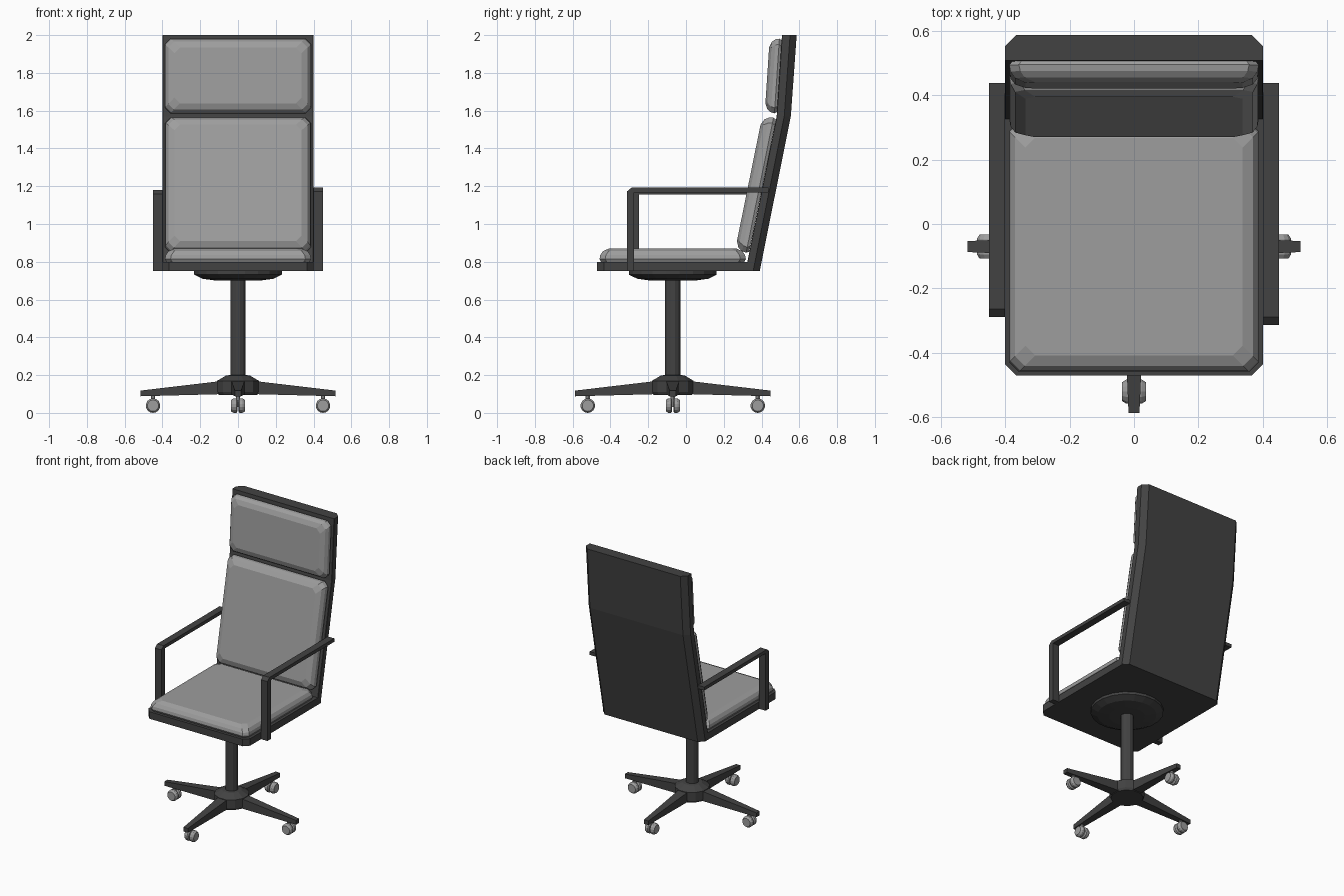
import bpy, bmesh, math
from mathutils import Matrix, Vector

if "Cube" in bpy.data.objects:
    bpy.data.objects.remove(bpy.data.objects["Cube"])


def material(name, v):
    m = bpy.data.materials.new(name)
    m.diffuse_color = (v, v, v, 1)
    m.use_nodes = True
    m.node_tree.nodes["Principled BSDF"].inputs["Base Color"].default_value = m.diffuse_color
    return m


DARK = material("dark grey frame", 0.055)
GREY = material("mid grey cushion", 0.34)
CY = -0.07  # y of the column axis


def loft(name, rings, mat, matrix=Matrix()):
    """Skin a list of equal-length point rings and cap both ends."""
    bm = bmesh.new()
    loops = [[bm.verts.new(matrix @ Vector(p)) for p in r] for r in rings]
    n = len(loops[0])
    for a, b in zip(loops, loops[1:]):
        for i in range(n):
            j = (i + 1) % n
            bm.faces.new((a[i], a[j], b[j], b[i]))
    bm.faces.new(loops[0][::-1])
    bm.faces.new(loops[-1])
    bmesh.ops.recalc_face_normals(bm, faces=bm.faces)
    me = bpy.data.meshes.new(name)
    bm.to_mesh(me)
    bm.free()
    me.materials.append(mat)
    ob = bpy.data.objects.new(name, me)
    bpy.context.collection.objects.link(ob)
    return ob


def lathe(name, profile, sides, mat, matrix):
    """Revolve (radius, height) points about local z."""
    rings = [[(r * math.cos(2 * math.pi * (i + .5) / sides),
               r * math.sin(2 * math.pi * (i + .5) / sides), z) for i in range(sides)]
             for r, z in profile]
    return loft(name, rings, mat, matrix)


def outline(hw, y0, y1, c0, c1, z):
    """Rectangle with cut corners: c0 at the y0 end, c1 at the y1 end."""
    return [(-hw + c0, y0, z), (hw - c0, y0, z), (hw, y0 + c0, z), (hw, y1 - c1, z),
            (hw - c1, y1, z), (-hw + c1, y1, z), (-hw, y1 - c1, z), (-hw, y0 + c0, z)]


def cushion(name, hw, length, thick, matrix):
    rings = []
    for inset, h in ((0.008, 0), (0, 0.2), (0.004, 0.5), (0.018, 0.8), (0.05, 1)):
        rings.append(outline(hw - inset, inset, length - inset, 0.03, 0.03, h * thick))
    return loft(name, rings, GREY, matrix)


def upright_matrix(lo, hi):
    """Frame on the backrest: local y runs up the slope, local z faces the sitter."""
    d = Vector((0, hi[0] - lo[0], hi[1] - lo[1]))
    u = d.normalized()
    x = Vector((1, 0, 0))
    m = Matrix((x, u, x.cross(u))).transposed().to_4x4()
    m.translation = (0, lo[0], lo[1])
    return m, d.length


# seat frame and cushion
loft("seat_frame", [outline(0.40, -0.47, 0.36, 0.035, 0.002, z) for z in (0.75, 0.80)], DARK)
cushion("seat_cushion", 0.387, 0.775, 0.07, Matrix.Translation((0, -0.458, 0.80)))

# backrest shell, bent at the headrest
loft("back_frame", [outline(0.40, f, b, 0.002, 0.035, z) for f, b, z in
                    ((0.315, 0.39, 0.75), (0.48, 0.555, 1.57), (0.508, 0.586, 2.0))], DARK)

# back and head cushions
for name, lo, hi, t in (("back_cushion", (0.333, 0.845), (0.478, 1.56), 0.075),
                        ("head_cushion", (0.481, 1.585), (0.507, 1.98), 0.064)):
    m, length = upright_matrix(lo, hi)
    cushion(name, 0.387, length, t, m)

# armrests, the left one set slightly back and lower
for name, x, f, top in (("right_armrest", 0.425, -0.313, 1.192),
                        ("left_armrest", -0.425, -0.288, 1.18)):
    prof = [(f, 0.75), (f + 0.038, 0.75), (f + 0.038, top - 0.024), (0.437, top - 0.024),
            (0.437, top), (f + 0.024, top), (f, top - 0.02)]
    loft(name, [[(x + s, y, z) for y, z in prof] for s in (-0.025, 0.025)], DARK)

# swivel plate, column and hub
axis = Matrix.Translation((0, CY, 0))
lathe("swivel_plate", [(0.115, 0.70), (0.19, 0.71), (0.235, 0.732), (0.235, 0.75)], 20, DARK, axis)
lathe("column", [(0.042, 0.15), (0.042, 0.71)], 12, DARK, axis)
lathe("base_hub", [(0.105, 0.095), (0.114, 0.11), (0.114, 0.17), (0.065, 0.198), (0.045, 0.2)],
      12, DARK, axis)

# four base legs with twin-wheel casters
for k in range(4):
    m = axis @ Matrix.Rotation(k * math.pi / 2, 4, 'Z')
    loft(f"base_leg_{k + 1}",
         [[(x, -w, lo), (x, w, lo), (x, w, hi), (x, -w, hi)]
          for x, w, lo, hi in ((0.06, 0.036, 0.10, 0.172), (0.517, 0.017, 0.088, 0.118))],
         DARK, m)
    lathe(f"caster_stem_{k + 1}", [(0.012, 0.03), (0.012, 0.092)], 8, GREY,
          m @ Matrix.Translation((0.45, 0, 0)))
    for s in (-1, 1):
        wm = m @ Matrix.Translation((0.45, 0, 0.0385)) @ Matrix.Rotation(s * math.pi / 2, 4, 'X')
        lathe(f"caster_wheel_{k + 1}_{'a' if s < 0 else 'b'}",
              [(0.03, 0.003), (0.0385, 0.009), (0.0385, 0.024), (0.03, 0.037)], 14, GREY, wm)
